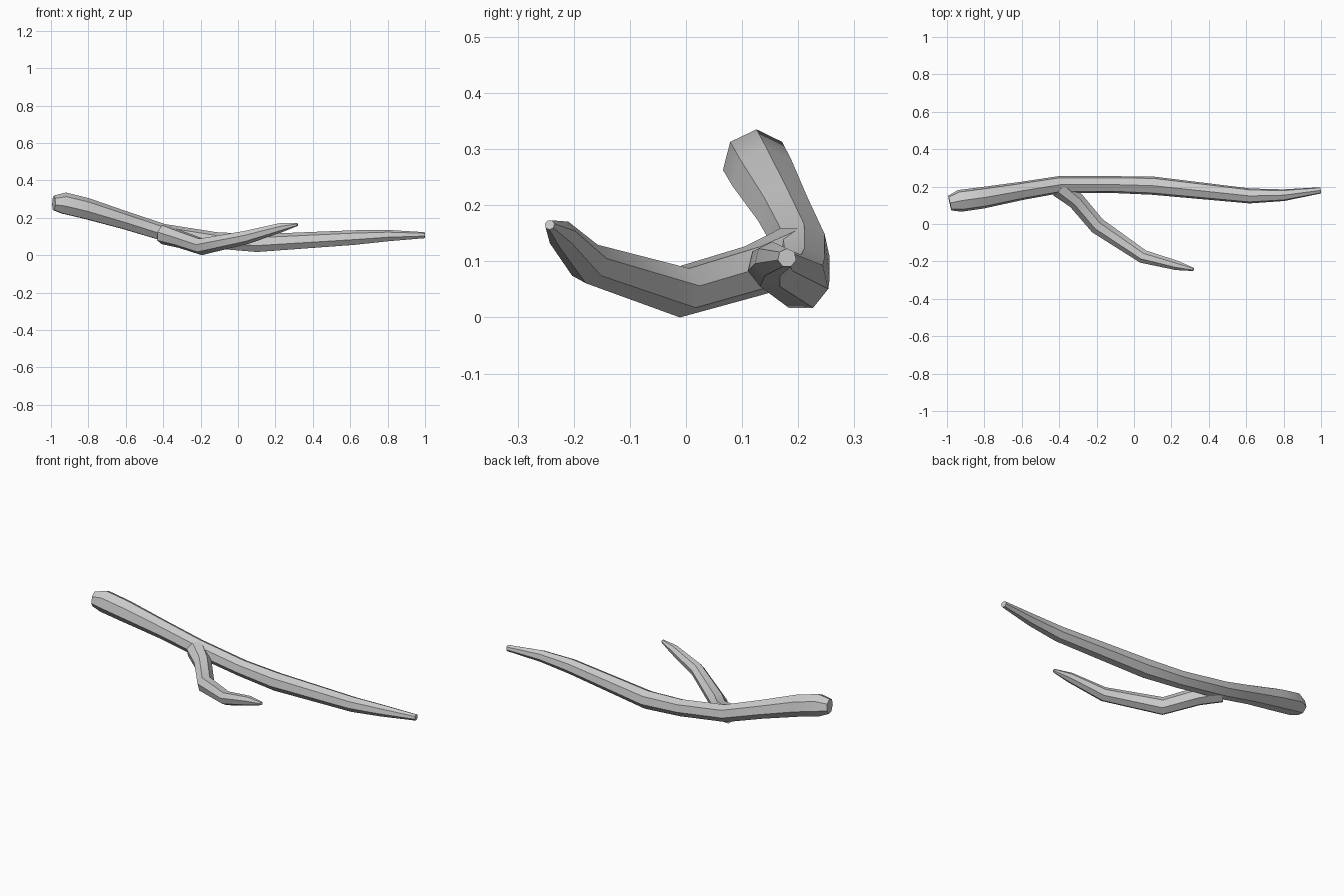
import bpy, bmesh, math
from mathutils import Vector

if "Cube" in bpy.data.objects:
    bpy.data.objects.remove(bpy.data.objects["Cube"])

SIDES = 7


def limb(name, stations, phase=0.0):
    """Tapered low-poly tube through (x, y, z, radius) stations."""
    pts = [Vector(s[:3]) for s in stations]
    bm = bmesh.new()
    rings = []
    for i, (p, s) in enumerate(zip(pts, stations)):
        t = (pts[min(i + 1, len(pts) - 1)] - pts[max(i - 1, 0)]).normalized()
        side = t.cross(Vector((0, 0, 1))).normalized()
        up = side.cross(t)
        ring = []
        for k in range(SIDES):
            a = phase + 2 * math.pi * k / SIDES
            ring.append(bm.verts.new(p + s[3] * (math.cos(a) * side + math.sin(a) * up)))
        rings.append(ring)
    for r0, r1 in zip(rings, rings[1:]):
        for k in range(SIDES):
            n = (k + 1) % SIDES
            bm.faces.new((r0[k], r0[n], r1[n], r1[k]))
    bm.faces.new(rings[0][::-1])
    bm.faces.new(rings[-1])
    bmesh.ops.recalc_face_normals(bm, faces=bm.faces)
    me = bpy.data.meshes.new(name)
    bm.to_mesh(me)
    bm.free()
    ob = bpy.data.objects.new(name, me)
    bpy.context.collection.objects.link(ob)
    bpy.ops.object.select_all(action='DESELECT')
    ob.select_set(True)
    bpy.context.view_layer.objects.active = ob
    bpy.ops.object.shade_smooth_by_angle(angle=math.radians(40))
    return ob


# Main stick: thick raised end on the left, thin tip on the right
limb("main_branch", [
    (-0.985, 0.112, 0.278, 0.041),
    (-0.93, 0.124, 0.276, 0.060),
    (-0.81, 0.140, 0.247, 0.059),
    (-0.60, 0.177, 0.183, 0.050),
    (-0.40, 0.210, 0.120, 0.047),
    (-0.12, 0.211, 0.077, 0.046),
    (0.10, 0.205, 0.062, 0.050),
    (0.62, 0.150, 0.092, 0.041),
    (0.80, 0.154, 0.103, 0.032),
    (0.998, 0.180, 0.106, 0.017),
], phase=math.pi / 2)

# Side twig: flared root inside the main stick, curving forward and up
limb("side_branch", [
    (-0.40, 0.195, 0.112, 0.054),
    (-0.31, 0.125, 0.085, 0.047),
    (-0.195, -0.010, 0.046, 0.046),
    (0.05, -0.175, 0.097, 0.037),
    (0.23, -0.222, 0.148, 0.026),
    (0.318, -0.243, 0.165, 0.009),
], phase=-math.pi / 2)
